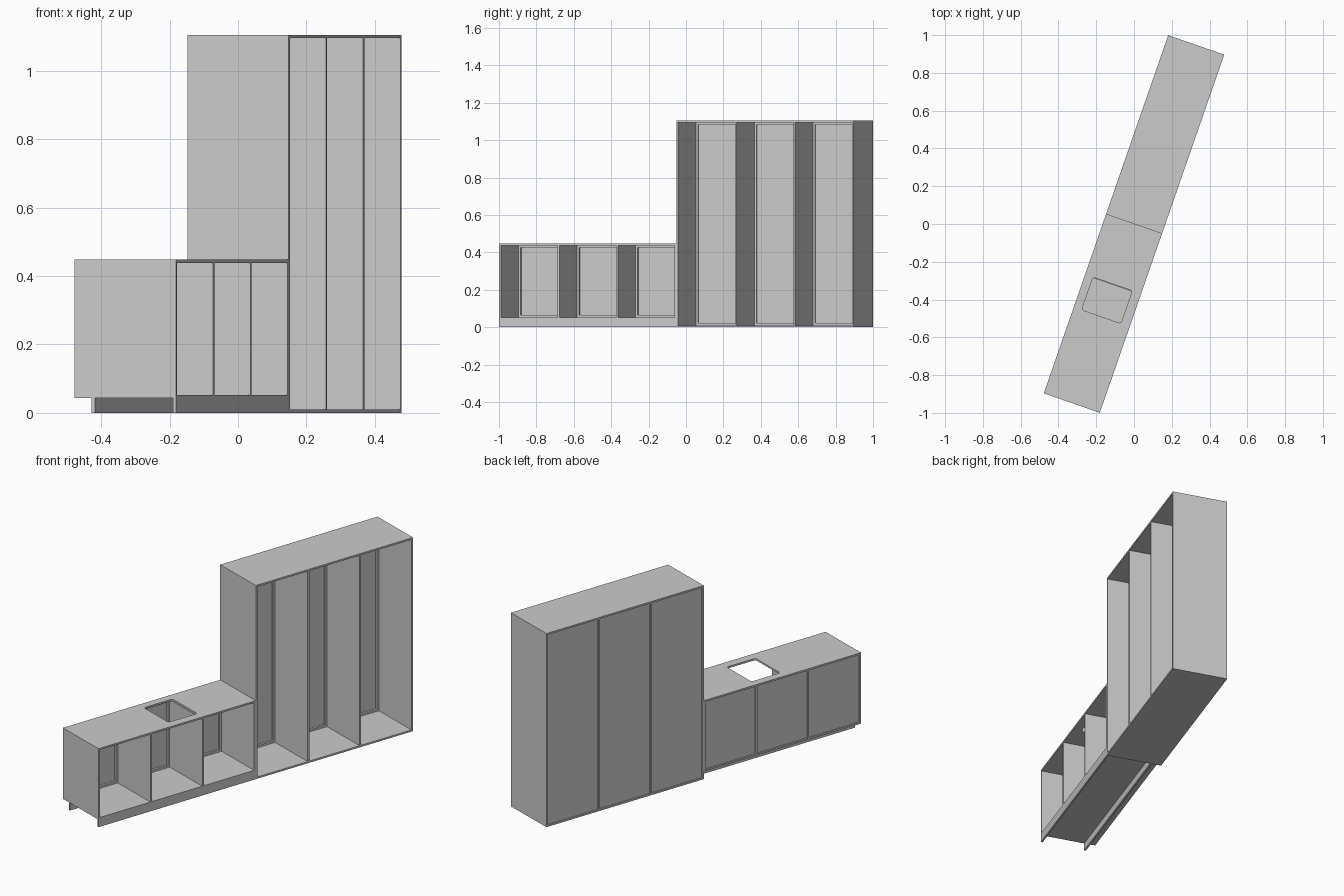
import bpy, bmesh
from math import radians
from mathutils import Matrix

if "Cube" in bpy.data.objects:
    bpy.data.objects.remove(bpy.data.objects["Cube"])

# Cabinet run laid out along local x (front = -y), then turned as a whole
TURN = Matrix.Rotation(radians(70.84), 4, 'Z')
HALF, D, T = 1.0035, 0.157, 0.01      # unit length, half depth, board thickness
LOW_Z, LOW_TOP, TALL_TOP = 0.043, 0.448, 1.105


def board(name, x0, x1, y0, y1, z0, z1):
    bm = bmesh.new()
    bmesh.ops.create_cube(bm, size=1)
    size = (x1 - x0, y1 - y0, z1 - z0)
    mid = ((x0 + x1) / 2, (y0 + y1) / 2, (z0 + z1) / 2)
    bmesh.ops.scale(bm, vec=size, verts=bm.verts)
    mesh = bpy.data.meshes.new(name)
    bm.to_mesh(mesh)
    bm.free()
    ob = bpy.data.objects.new(name, mesh)
    ob.matrix_world = TURN @ Matrix.Translation(mid)
    bpy.context.collection.objects.link(ob)
    return ob


def cabinet(name, x0, z0, z1):
    x1 = x0 + HALF
    top = board(name + "_top", x0, x1, -D, D, z1 - T, z1)
    board(name + "_bottom", x0, x1, -D, D, z0, z0 + T)
    # two sides and two dividers
    step = (HALF - T) / 3
    for i in range(4):
        x = x0 + i * step
        part = "side" if i in (0, 3) else "divider"
        board(f"{name}_{part}_{i}", x, x + T, -D, D, z0 + T, z1 - T)
    # inset back panels, each held by a narrow frame on the inside
    w, back = 0.012, D - 0.006
    inner = back - 0.008
    for i in range(3):
        a, b = x0 + i * step + T, x0 + (i + 1) * step
        c, d = z0 + T, z1 - T
        board(f"{name}_back_{i}", a, b, inner, back, c, d)
        f = (inner - 0.012, inner)
        board(f"{name}_frame_left_{i}", a, a + w, *f, c, d)
        board(f"{name}_frame_right_{i}", b - w, b, *f, c, d)
        board(f"{name}_frame_bottom_{i}", a + w, b - w, *f, c, c + w)
        board(f"{name}_frame_top_{i}", a + w, b - w, *f, d - w, d)
    return top


cabinet("tall_cabinet", 0, 0, TALL_TOP)
counter = cabinet("low_cabinet", -HALF, LOW_Z, LOW_TOP)

# Plinth boards: front flush, rear set in
board("front_plinth", -HALF, 0, -D, -D + T, 0, LOW_Z)
board("rear_plinth", -HALF, 0, D - 0.053 - T, D - 0.053, 0, LOW_Z)

# Rounded sink cutout in the low top
cutter = board("sink_cutter", -0.52, -0.337, -0.107, 0.112, 0.42, 0.47)
bm = bmesh.new()
bm.from_mesh(cutter.data)
upright = [e for e in bm.edges if abs(e.verts[0].co.z - e.verts[1].co.z) > 0.02]
bmesh.ops.bevel(bm, geom=upright, offset=0.012, segments=4, profile=0.5, affect='EDGES')
bm.to_mesh(cutter.data)
bm.free()
cutter.hide_render = True
cutter.hide_set(True)
cut = counter.modifiers.new("sink_cutout", 'BOOLEAN')
cut.operation = 'DIFFERENCE'
cut.solver = 'EXACT'
cut.object = cutter
